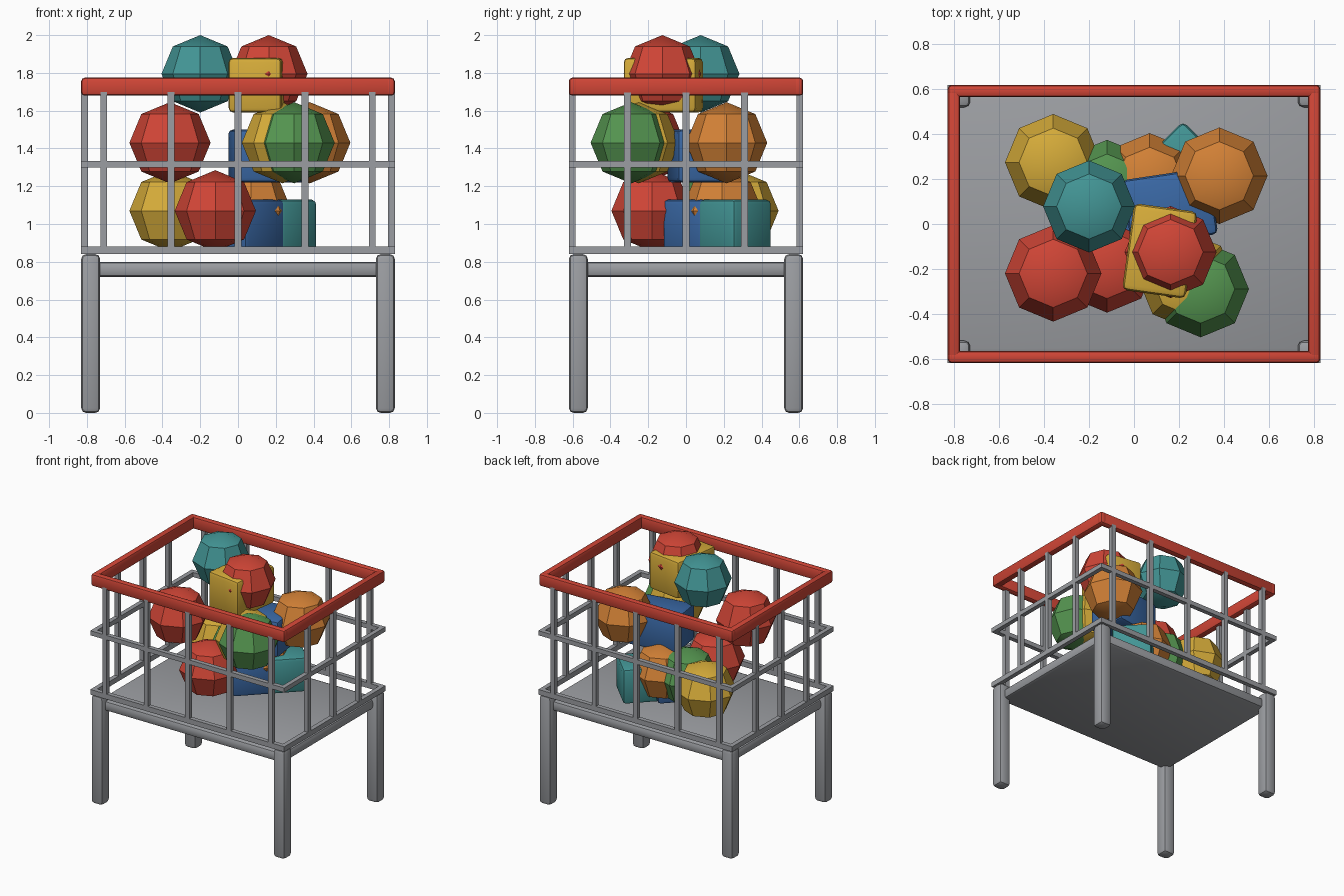
import bpy
from math import radians

if "Cube" in bpy.data.objects:
    bpy.data.objects.remove(bpy.data.objects["Cube"])


def make_material(name, rgb):
    mat = bpy.data.materials.new(name)
    mat.use_nodes = True
    color = (*rgb, 1)
    mat.diffuse_color = color
    mat.node_tree.nodes["Principled BSDF"].inputs["Base Color"].default_value = color
    return mat


grey = make_material("grey_metal", (0.33, 0.34, 0.36))
red = make_material("red", (0.63, 0.06, 0.037))
yellow = make_material("yellow", (0.67, 0.41, 0.042))
orange = make_material("orange", (0.65, 0.22, 0.037))
green = make_material("green", (0.09, 0.30, 0.08))
teal = make_material("teal", (0.055, 0.30, 0.30))
blue = make_material("blue", (0.042, 0.14, 0.38))


def box(name, center, size, mat, bevel=0.0, segments=2, turn=0):
    bpy.ops.mesh.primitive_cube_add(size=1, location=center)
    obj = bpy.context.object
    obj.name = name
    obj.scale = size
    bpy.ops.object.transform_apply(location=False, rotation=False, scale=True)
    obj.rotation_euler.z = radians(turn)
    obj.data.materials.append(mat)
    if bevel:
        mod = obj.modifiers.new("rounded_edges", "BEVEL")
        mod.width = bevel
        mod.segments = segments
        bpy.ops.object.modifier_apply(modifier=mod.name)
        bpy.ops.object.shade_smooth_by_angle(angle=radians(30))
    return obj


def ball(name, center, mat, radius=0.215):
    bpy.ops.mesh.primitive_uv_sphere_add(segments=8, ring_count=4, radius=radius, location=center)
    obj = bpy.context.object
    obj.name = name
    obj.data.materials.append(mat)
    bpy.ops.object.shade_smooth_by_angle(angle=radians(30))


def ring(name, z, height, width, mat, bevel=0.0):
    # four bars around the outer edge
    for side, s in (("front", -1), ("back", 1)):
        box(f"{name}_{side}", (0, s * (HALF_Y - width / 2), z),
            (2 * HALF_X, width, height), mat, bevel)
    for side, s in (("right", -1), ("left", 1)):
        box(f"{name}_{side}", (s * (HALF_X - width / 2), 0, z),
            (width, 2 * HALF_Y, height), mat, bevel)


HALF_X, HALF_Y = 0.83, 0.62
WIRE = 0.035

# stand: legs and tray
for sx in (-1, 1):
    for sy in (-1, 1):
        box("leg", (sx * 0.78, sy * 0.57, 0.42), (0.1, 0.1, 0.84), grey, 0.025)
box("tray", (0, 0, 0.76), (1.58, 1.16, 0.08), grey, 0.025)

# cage: wire rings, upright wires and rim
ring("lower_ring", 0.86, 0.04, WIRE, grey)
ring("middle_ring", 1.317, WIRE, WIRE, grey)
ring("rim", 1.727, 0.095, 0.055, red, 0.018)
wire_height = 0.84
for s in (-1, 1):
    for i in range(-2, 3):
        box("upright_wire", (i * 0.355, s * (HALF_Y - WIRE / 2), 1.28),
            (WIRE, WIRE, wire_height), grey)
    for i in range(-1, 2):
        box("upright_wire", (s * (HALF_X - WIRE / 2), i * 0.31, 1.28),
            (WIRE, WIRE, wire_height), grey)

# bottom layer of toys
ball("low_yellow_ball", (-0.36, 0.275, 1.07), yellow)
ball("low_red_ball", (-0.12, -0.18, 1.07), red)
ball("low_green_ball", (-0.12, 0.16, 1.07), green)
ball("low_orange_ball", (0.07, 0.19, 1.07), orange)
box("low_blue_block", (0.03, 0.095, 0.995), (0.3, 0.33, 0.27), blue, 0.025, turn=45)
box("low_teal_block", (0.225, 0.26, 0.995), (0.27, 0.29, 0.27), teal, 0.025, turn=45)

# middle layer of toys
ball("middle_red_ball", (-0.36, -0.22, 1.43), red)
ball("middle_yellow_ball", (0.235, -0.25, 1.43), yellow)
ball("middle_green_ball", (0.297, -0.29, 1.43), green)
ball("middle_orange_ball", (0.38, 0.215, 1.43), orange)
box("middle_blue_block", (0.16, 0.075, 1.36), (0.39, 0.3, 0.28), blue, 0.025, turn=8.5)

# top layer of toys
ball("top_teal_ball", (-0.2, 0.078, 1.795), teal, 0.205)
ball("top_red_ball", (0.163, -0.125, 1.795), red, 0.205)
box("top_yellow_block", (0.115, -0.12, 1.735), (0.285, 0.39, 0.29), yellow, 0.025, turn=-8)
